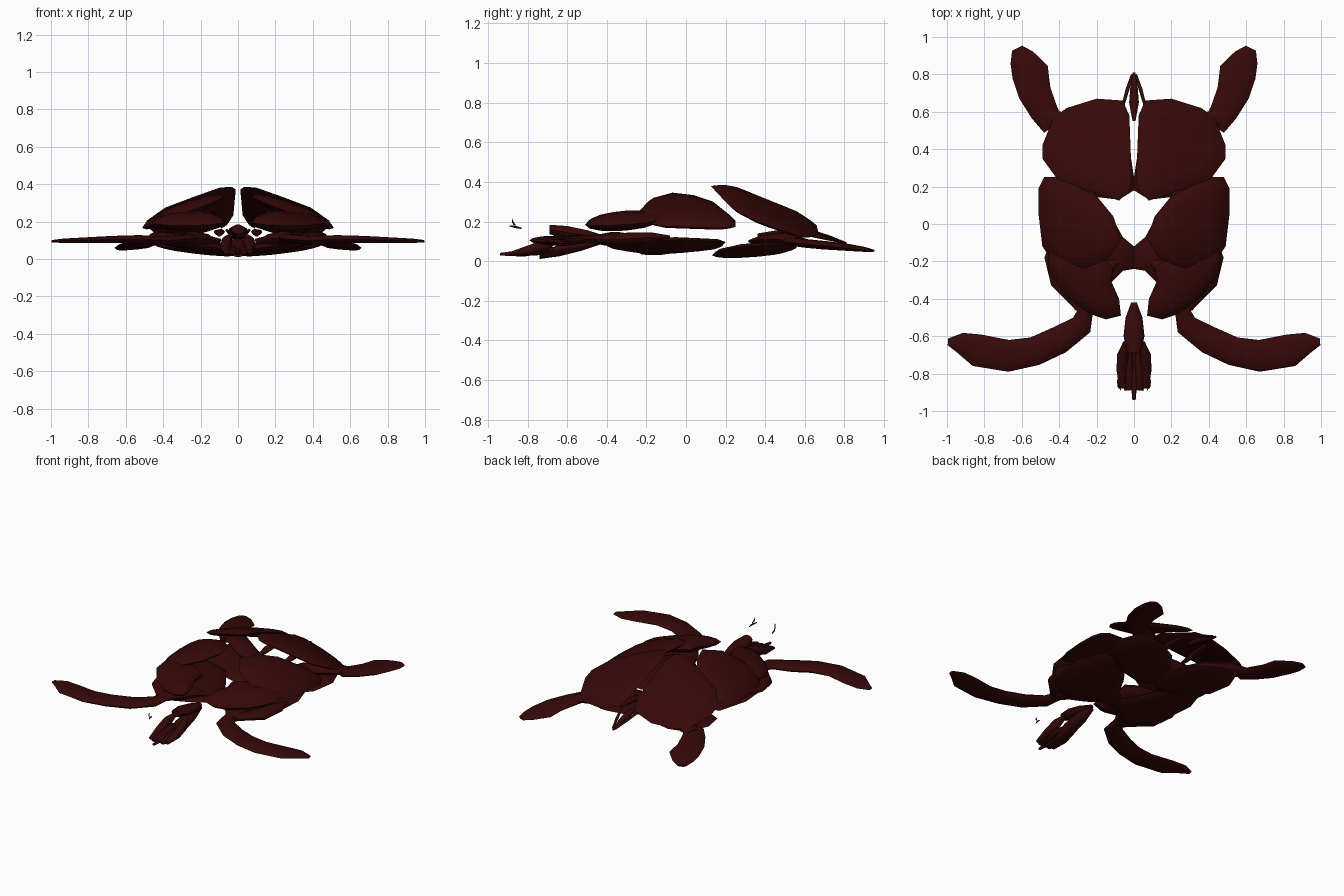
import bpy, bmesh
from math import sin, cos, pi, sqrt
from mathutils import Vector

mat = bpy.data.materials.new("dark_red")
mat.diffuse_color = (0.036, 0.0025, 0.0025, 1)


def finish(name, bm):
    bmesh.ops.recalc_face_normals(bm, faces=bm.faces)
    me = bpy.data.meshes.new(name)
    bm.to_mesh(me)
    bm.free()
    ob = bpy.data.objects.new(name, me)
    bpy.context.collection.objects.link(ob)
    me.materials.append(mat)
    bpy.ops.object.select_all(action='DESELECT')
    ob.select_set(True)
    bpy.context.view_layer.objects.active = ob
    bpy.ops.object.shade_smooth_by_angle(angle=0.8)


def bridge(bm, rings):
    n = len(rings[0])
    for a, b in zip(rings, rings[1:]):
        for i in range(n):
            j = (i + 1) % n
            bm.faces.new((a[i], a[j], b[j], b[i]))


def plate(name, outline, surf, up, down):
    """Lens-shaped muscle sheet on a tilted, y-curved surface, one per side."""
    z0, sx, sy, qy = surf
    cx = sum(p[0] for p in outline) / len(outline)
    cy = sum(p[1] for p in outline) / len(outline)
    for side, s in (("right", 1), ("left", -1)):
        bm = bmesh.new()
        rings = []
        for k, t in ((.3, up), (.65, up), (.88, up), (1, 0), (.88, -down), (.65, -down), (.3, -down)):
            ring = []
            for x, y in outline:
                px, py = cx + (x - cx) * k, cy + (y - cy) * k
                z = z0 + sx * px + sy * py + qy * py * py + t * sqrt(1 - k * k)
                ring.append(bm.verts.new((s * px, py, z)))
            rings.append(ring)
        bridge(bm, rings)
        bm.faces.new(rings[0])
        bm.faces.new(rings[-1])
        finish(f"{name}_{side}", bm)


def strand(name, stations, mirror=True, n=10):
    """Loft of flat ellipses; station = x, y, z, half width, half thickness."""
    for side, s in ((("right", 1), ("left", -1)) if mirror else (("centre", 1),)):
        bm = bmesh.new()
        rings = []
        for i, (x, y, z, w, t) in enumerate(stations):
            a = stations[max(i - 1, 0)]
            b = stations[min(i + 1, len(stations) - 1)]
            d = Vector((b[0] - a[0], b[1] - a[1], 0)).normalized()
            rings.append([])
            for k in range(n):
                c, h = w * cos(2 * pi * k / n), t * sin(2 * pi * k / n)
                rings[-1].append(bm.verts.new((s * (x - d.y * c), y + d.x * c, z + h)))
        bridge(bm, rings)
        bm.faces.new(rings[0])
        bm.faces.new(rings[-1])
        finish(f"{name}_{side}", bm)


# Upper back plates
plate("rear_back_plate",
      [(.012, .24), (.03, .17), (.08, .125), (.25, .18), (.41, .24), (.49, .35), (.49, .42),
       (.43, .57), (.36, .62), (.2, .67), (.06, .66), (.025, .58)], (.42, -.28, -.1, -.36), .03, .035)
plate("middle_back_plate",
      [(.07, -.08), (.11, .04), (.2, .15), (.3, .2), (.4, .25), (.48, .25), (.51, .19),
       (.51, .05), (.49, -.12), (.42, -.22), (.28, -.24), (.14, -.19)], (.36, -.37, 0, -.15), .05, .035)
plate("front_back_plate",
      [(.08, -.4), (.07, -.49), (.15, -.51), (.24, -.48), (.36, -.39), (.46, -.25), (.46, -.15),
       (.36, -.13), (.2, -.17), (.11, -.23), (.12, -.31)], (.27, -.1, .14, 0), .05, .045)

# Belly plates
plate("front_belly_plate",
      [(0, -.12), (.06, -.07), (.12, .04), (.22, .18), (.4, .2), (.47, 0), (.45, -.2),
       (.36, -.35), (.24, -.4), (.13, -.32), (.06, -.25), (0, -.24)], (.045, .13, 0, 0), .035, .03)
plate("rear_belly_plate",
      [(0, .18), (.08, .13), (.25, .15), (.42, .25), (.46, .4), (.4, .55), (.25, .56),
       (.1, .5), (.02, .38), (0, .25)], (.015, .1, .05, 0), .03, .025)

# Limb root muscles
strand("shoulder_muscle", [(.1, -.2, .08, .02, .01), (.17, -.26, .1, .05, .035),
                           (.25, -.36, .11, .08, .04), (.28, -.47, .11, .04, .02)])
strand("side_muscle", [(.43, -.08, .12, .01, .01), (.43, -.17, .12, .05, .025),
                       (.39, -.3, .11, .06, .035), (.29, -.44, .11, .03, .02)])
strand("thigh_muscle", [(.1, .33, .1, .02, .01), (.22, .42, .11, .07, .03),
                        (.36, .52, .11, .07, .035), (.46, .57, .1, .05, .02)])
strand("hip_strap", [(.1, .36, .13, .012, .01), (.1, .48, .145, .03, .015),
                     (.09, .6, .15, .015, .01)])

# Flippers
strand("front_flipper", [(.25, -.44, .115, .035, .02), (.28, -.54, .11, .06, .022),
                         (.4, -.62, .1, .075, .024), (.53, -.68, .105, .077, .024),
                         (.67, -.705, .105, .085, .02), (.84, -.675, .1, .087, .015),
                         (.93, -.635, .098, .055, .012), (.995, -.63, .095, .018, .007)])
strand("rear_flipper", [(.43, .52, .1, .06, .02), (.48, .6, .09, .075, .022),
                        (.53, .7, .08, .088, .022), (.555, .81, .07, .1, .018),
                        (.6, .89, .06, .068, .013), (.625, .94, .053, .03, .007)])

# Tail
strand("tail_core", [(0, .55, .15, .008, .01), (0, .65, .135, .026, .018),
                     (0, .73, .115, .02, .014), (0, .81, .09, .007, .006)], False)
strand("tail_strap", [(.06, .63, .155, .008, .006), (.035, .72, .125, .01, .007),
                      (.01, .8, .095, .006, .005)])

# Neck and jaws
strand("upper_neck", [(0, -.42, .12, .015, .012), (0, -.5, .13, .045, .028),
                      (0, -.6, .145, .056, .034), (0, -.69, .16, .035, .025)], False)
strand("lower_neck", [(0, -.42, .1, .015, .012), (0, -.52, .085, .042, .032),
                      (0, -.64, .055, .052, .032), (0, -.74, .025, .03, .015)], False)
strand("cheek_muscle", [(.045, -.63, .12, .012, .015), (.06, -.7, .09, .03, .035),
                        (.067, -.78, .06, .027, .027), (.06, -.88, .04, .018, .01)])
strand("jaw_strap", [(.025, -.66, .06, .015, .012), (.035, -.75, .05, .033, .022),
                     (.035, -.84, .04, .033, .016), (.03, -.89, .035, .02, .008)])
strand("chin_muscle", [(0, -.7, .05, .012, .01), (0, -.82, .04, .02, .018),
                       (0, -.94, .035, .009, .007)], False)

# Small eyelid slivers
strand("lower_eyelid", [(.07, -.89, .178, .002, .003), (.085, -.86, .172, .004, .006),
                        (.09, -.83, .166, .002, .004)])
strand("upper_eyelid", [(.078, -.878, .205, .003, .01), (.084, -.87, .188, .004, .006),
                        (.088, -.862, .182, .003, .004)])
